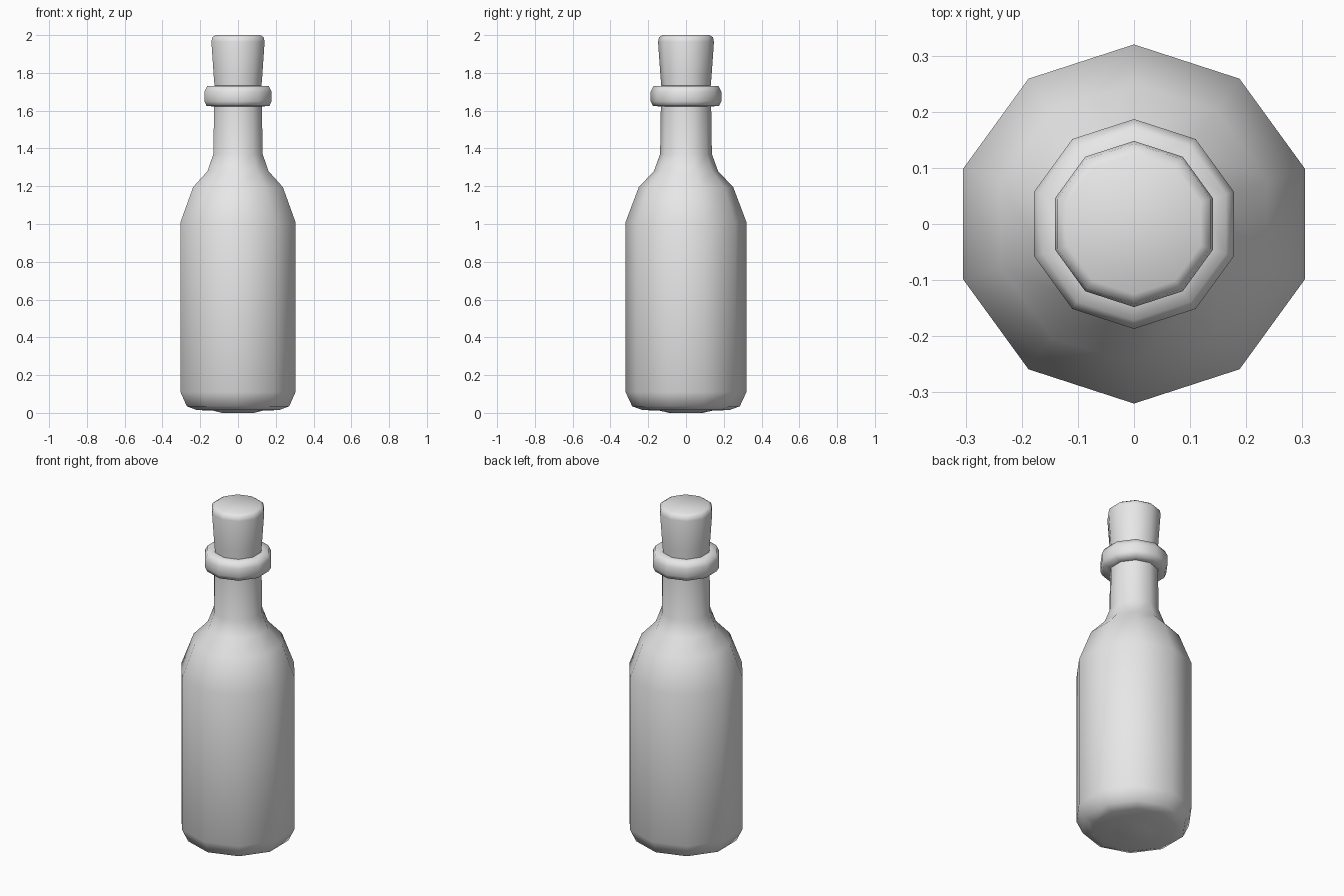
import bpy
import bmesh
from math import radians, sin, cos, pi

SIDES = 10

cube = bpy.data.objects.get("Cube")
if cube:
    bpy.data.objects.remove(cube, do_unlink=True)

grey = bpy.data.materials.new("plain grey")
grey.use_nodes = True
colour = (0.8, 0.8, 0.8, 1)
grey.diffuse_color = colour
grey.node_tree.nodes["Principled BSDF"].inputs["Base Color"].default_value = colour


def lathe(name, profile):
    """Turn (radius, height) points into a capped ten-sided solid."""
    bm = bmesh.new()
    rings = []
    for r, z in profile:
        angles = [pi / 2 + 2 * pi * i / SIDES for i in range(SIDES)]
        rings.append([bm.verts.new((r * cos(a), r * sin(a), z)) for a in angles])
    for low, high in zip(rings, rings[1:]):
        for i in range(SIDES):
            j = (i + 1) % SIDES
            bm.faces.new((low[i], low[j], high[j], high[i]))
    bm.faces.new(rings[0][::-1])
    bm.faces.new(rings[-1])
    mesh = bpy.data.meshes.new(name)
    bm.to_mesh(mesh)
    bm.free()
    mesh.materials.append(grey)
    obj = bpy.data.objects.new(name, mesh)
    bpy.context.collection.objects.link(obj)
    bpy.ops.object.select_all(action="DESELECT")
    obj.select_set(True)
    bpy.context.view_layer.objects.active = obj
    bpy.ops.object.shade_smooth_by_angle(angle=radians(75))


# Body, shoulder and neck, with a slightly raised foot underneath
lathe("bottle_body", [
    (0.09, 0.0), (0.14, 0.012), (0.23, 0.015), (0.285, 0.035), (0.32, 0.11),
    (0.32, 1.01), (0.25, 1.195), (0.17, 1.28), (0.137, 1.37), (0.133, 1.64)])

# Rounded collar around the mouth
lathe("bottle_lip", [
    (0.13, 1.622), (0.175, 1.625), (0.187, 1.65), (0.187, 1.70),
    (0.172, 1.73), (0.13, 1.732)])

# Stopper, wider towards its bevelled top
lathe("cork", [
    (0.128, 1.70), (0.135, 1.78), (0.148, 1.965), (0.143, 1.988), (0.125, 2.0)])
